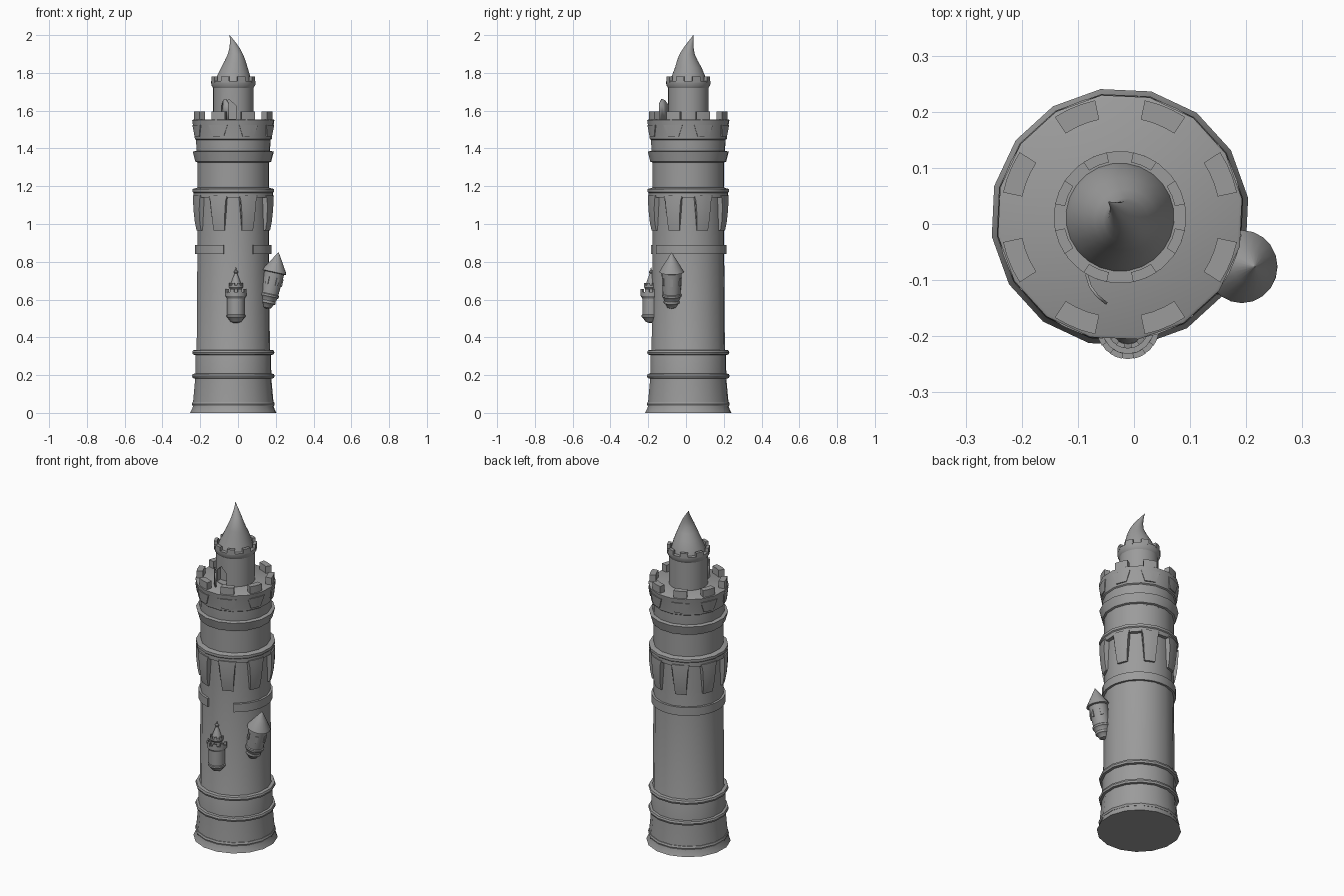
import bpy, bmesh
from math import cos, sin, radians, pi
from mathutils import Matrix, Vector

if "Cube" in bpy.data.objects:
    bpy.data.objects.remove(bpy.data.objects["Cube"])

CX, CY = -0.025, 0.012          # tower axis
PHASE = 8.6                     # rotation of the sixteen sides
EIGHT = [22.5 + 45 * i for i in range(8)]

stone = bpy.data.materials.new("grey stone")
stone.use_nodes = True
GREY = (0.33, 0.33, 0.33, 1)
stone.diffuse_color = GREY
stone.node_tree.nodes["Principled BSDF"].inputs["Base Color"].default_value = GREY


def finish(name, bm, matrix=None):
    bmesh.ops.recalc_face_normals(bm, faces=bm.faces)
    mesh = bpy.data.meshes.new(name)
    bm.to_mesh(mesh)
    bm.free()
    mesh.materials.append(stone)
    ob = bpy.data.objects.new(name, mesh)
    bpy.context.collection.objects.link(ob)
    ob.matrix_world = matrix or Matrix.Translation((CX, CY, 0))
    bpy.ops.object.select_all(action='DESELECT')
    ob.select_set(True)
    bpy.context.view_layer.objects.active = ob
    bpy.ops.object.shade_smooth_by_angle(angle=radians(32))
    return ob


def lathe(bm, rows, n=16, phase=PHASE):
    """Rows of (radius, z, x shift, y shift), capped at both ends."""
    rings = []
    for r, z, *shift in rows:
        dx, dy = shift or (0, 0)
        rings.append([bm.verts.new((dx + r * cos(radians(phase) + 2 * pi * i / n),
                                    dy + r * sin(radians(phase) + 2 * pi * i / n), z))
                      for i in range(n)])
    for a, b in zip(rings, rings[1:]):
        for i in range(n):
            j = (i + 1) % n
            bm.faces.new((a[i], a[j], b[j], b[i]))
    bm.faces.new(rings[0])
    bm.faces.new(rings[-1])


def sector(bm, loop, mid, half, n=3):
    """Sweep a closed (radius, z, width factor) loop about the axis."""
    rings = []
    for i in range(n + 1):
        t = 2 * i / n - 1
        rings.append([bm.verts.new((r * cos(radians(mid + half * w * t)),
                                    r * sin(radians(mid + half * w * t)), z))
                      for r, z, w in loop])
    m = len(loop)
    for a, b in zip(rings, rings[1:]):
        for i in range(m):
            j = (i + 1) % m
            bm.faces.new((a[i], a[j], b[j], b[i]))
    bm.faces.new(rings[0])
    bm.faces.new(rings[-1])


def box_loop(r0, r1, z0, z1):
    return [(r0, z0, 1), (r1, z0, 1), (r1, z1, 1), (r0, z1, 1)]


def turned(name, rows, n=16, phase=PHASE, matrix=None):
    bm = bmesh.new()
    lathe(bm, rows, n, phase)
    return finish(name, bm, matrix)


def repeated(name, loop, angles, half, n=3, matrix=None):
    bm = bmesh.new()
    for a in angles:
        sector(bm, loop, a, half, n)
    return finish(name, bm, matrix)


# Main shaft with flared foot and parapet
turned("main_shaft", [(0.231, 0), (0.217, 0.03), (0.215, 0.06), (0.204, 0.18),
                      (0.202, 0.32), (0.196, 0.34), (0.191, 1.0), (0.192, 1.33)])
turned("parapet", [(0.192, 1.32), (0.197, 1.38), (0.199, 1.445), (0.206, 1.45),
                   (0.207, 1.465), (0.217, 1.53), (0.22, 1.55), (0.215, 1.553)])

# Rounded string courses
for name, z, r in (("foot_ring", 0.047, 0.222), ("lower_ring", 0.195, 0.221),
                   ("middle_ring", 0.32, 0.22)):
    turned(name, [(r - 0.02, z - 0.014), (r - 0.004, z - 0.011), (r, z),
                  (r - 0.004, z + 0.011), (r - 0.02, z + 0.014)])

# Bands
turned("upper_band", [(0.19, 1.325), (0.203, 1.33), (0.217, 1.383), (0.196, 1.388)])
turned("corbel_band", [(0.19, 1.14), (0.213, 1.14), (0.213, 1.165), (0.218, 1.17),
                       (0.218, 1.185), (0.19, 1.193)])
repeated("broken_band", box_loop(0.185, 0.203, 0.84, 0.89), [98.8], 156.7, 28)

# Hanging corbels, shield plates and battlements
repeated("corbels", [(0.18, 0.965, 0.85), (0.2, 0.965, 0.85), (0.209, 1.01, 0.9),
                     (0.215, 1.07, 1), (0.217, 1.12, 1.1), (0.217, 1.15, 1.3),
                     (0.18, 1.15, 1.3)], EIGHT, 10.5)
repeated("shield_plates", [(0.19, 1.462, 0.65), (0.211, 1.462, 0.65),
                           (0.219, 1.525, 1.1), (0.19, 1.525, 1.1)], EIGHT, 13)
repeated("battlements", box_loop(0.178, 0.213, 1.54, 1.595), EIGHT, 10.5)

# Upper turret
upper = turned("upper_turret", [(0.107, 1.54), (0.107, 1.72), (0.117, 1.735),
                                (0.118, 1.757), (0.1, 1.757)], 24)
repeated("upper_battlements", box_loop(0.1, 0.118, 1.75, 1.78), EIGHT, 11, 2)

# Doorway cut with a pointed top
bm = bmesh.new()
outline = [(-0.06, 1.556), (0.015, 1.556), (0.015, 1.625), (-0.022, 1.66), (-0.06, 1.625)]
base = bm.faces.new([bm.verts.new((x, -0.15, z)) for x, z in outline])
ext = bmesh.ops.extrude_face_region(bm, geom=[base])
bmesh.ops.translate(bm, vec=(0, 0.09, 0),
                    verts=[v for v in ext["geom"] if isinstance(v, bmesh.types.BMVert)])
cutter = finish("doorway_cutter", bm)
cutter.hide_render = True
cutter.hide_set(True)
cut = upper.modifiers.new("doorway", 'BOOLEAN')
cut.object = cutter
cut.operation = 'DIFFERENCE'
cut.solver = 'EXACT'

# Door leaf standing open
bm = bmesh.new()
path = [(-0.087, -0.09, 1.625), (-0.08, -0.113, 1.655), (-0.067, -0.13, 1.663),
        (-0.05, -0.144, 1.637)]
low = [bm.verts.new((x, y, 1.553)) for x, y, z in path]
top = [bm.verts.new(p) for p in path]
for i in range(3):
    bm.faces.new((low[i], low[i + 1], top[i + 1], top[i]))
leaf = finish("door_leaf", bm, Matrix())
solid = leaf.modifiers.new("thickness", 'SOLIDIFY')
solid.thickness = 0.005

# Crooked spire
turned("crooked_spire", [(0.097, 1.755), (0.09, 1.78, 0.001, 0.001),
                         (0.07, 1.83, 0.006, 0), (0.055, 1.865, 0.01, -0.005),
                         (0.04, 1.9, 0.011, -0.006), (0.028, 1.93, 0.007, 0.001),
                         (0.017, 1.957, -0.001, 0.01), (0.007, 1.982, -0.011, 0.02),
                         (0.001, 2.0, -0.02, 0.027)], 24)

# Small bracket turret on the front
small = Matrix.Translation((-0.011, -0.185, 0))
turned("small_turret", [(0.008, 0.475), (0.028, 0.482), (0.043, 0.502), (0.05, 0.508),
                        (0.05, 0.518), (0.046, 0.521), (0.046, 0.605), (0.056, 0.62),
                        (0.056, 0.64), (0.046, 0.64), (0.046, 0.63), (0.03, 0.63),
                        (0.03, 0.655), (0.037, 0.665), (0.037, 0.675), (0.028, 0.678)],
       16, 0, small)
repeated("small_turret_battlements", box_loop(0.046, 0.056, 0.635, 0.655),
         EIGHT, 12, 2, small)
repeated("small_turret_crown", box_loop(0.029, 0.037, 0.672, 0.688),
         EIGHT, 12, 2, small)
turned("small_turret_roof", [(0.03, 0.675), (0.02, 0.705), (0.007, 0.738), (0.011, 0.743),
                             (0.011, 0.75), (0.005, 0.755), (0.001, 0.77)], 12, 0, small)

# Leaning bracket turret on the left side
lean = Matrix.Translation((0.15, -0.076, 0.553)) @ Matrix.Rotation(radians(12.4), 4, 'Y')
turned("leaning_turret", [(0.008, 0), (0.024, 0.006), (0.034, 0.025), (0.042, 0.03),
                          (0.042, 0.04), (0.04, 0.043), (0.046, 0.06), (0.052, 0.066),
                          (0.052, 0.076), (0.047, 0.08), (0.054, 0.2)], 20, 0, lean)
turned("leaning_turret_roof", [(0.052, 0.193), (0.065, 0.197), (0.062, 0.205),
                               (0.03, 0.257), (0.001, 0.303)], 20, 0, lean)
repeated("leaning_turret_windows", box_loop(0.048, 0.056, 0.128, 0.168),
         range(0, 360, 60), 8, 2, lean)
